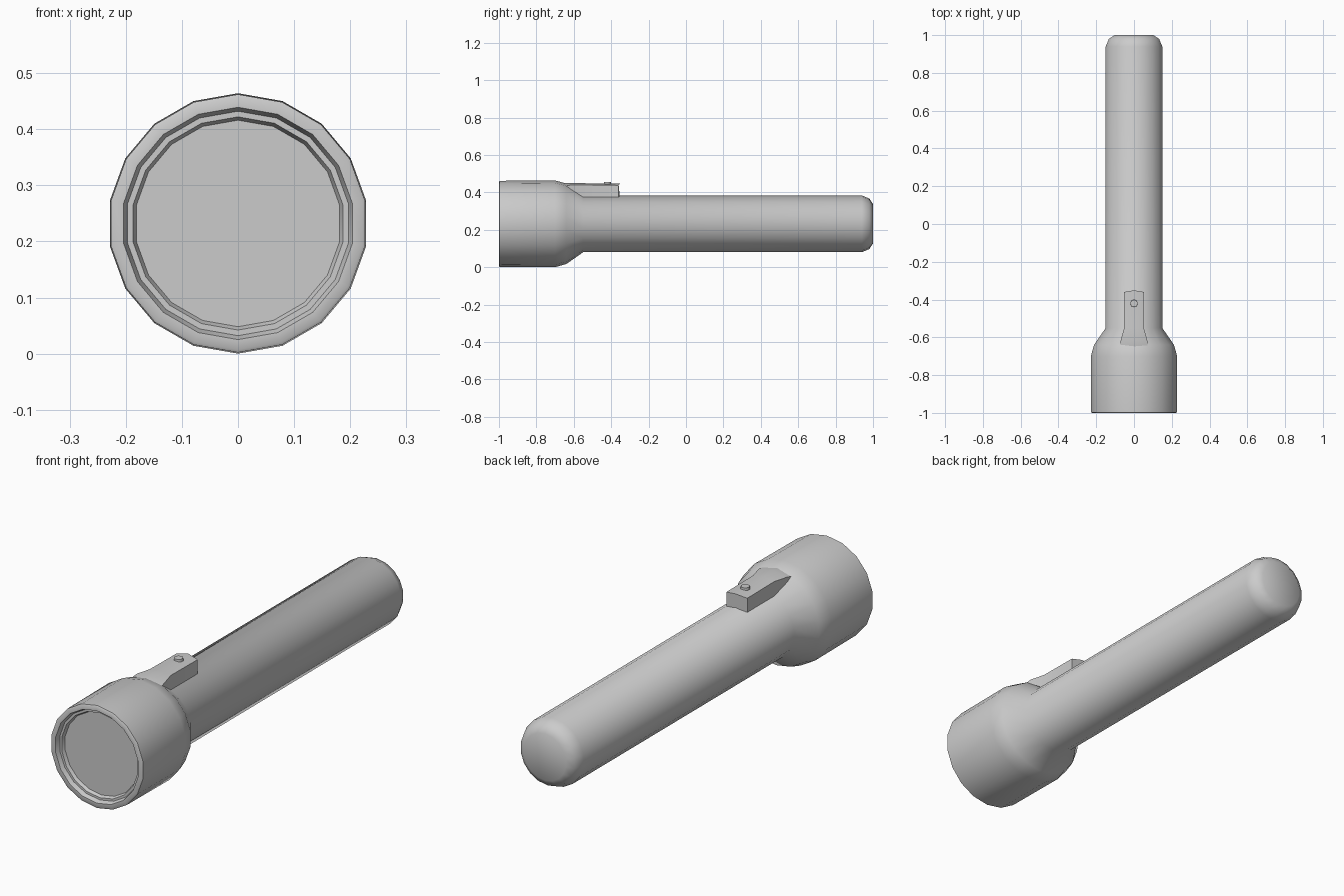
import bpy, bmesh
from math import sin, cos, radians

if "Cube" in bpy.data.objects:
    bpy.data.objects.remove(bpy.data.objects["Cube"])

SIDES = 18
AXIS_Z = 0.232


def finish(name, bm, angle=50):
    bmesh.ops.recalc_face_normals(bm, faces=bm.faces)
    mesh = bpy.data.meshes.new(name)
    bm.to_mesh(mesh)
    bm.free()
    obj = bpy.data.objects.new(name, mesh)
    bpy.context.collection.objects.link(obj)
    bpy.ops.object.select_all(action='DESELECT')
    obj.select_set(True)
    bpy.context.view_layer.objects.active = obj
    bpy.ops.object.shade_smooth_by_angle(angle=radians(angle))
    return obj


def loft(name, rings, angle=50):
    """Skin closed rings of points and cap both ends."""
    bm = bmesh.new()
    loops = [[bm.verts.new(p) for p in ring] for ring in rings]
    n = len(loops[0])
    for a, b in zip(loops, loops[1:]):
        for i in range(n):
            j = (i + 1) % n
            bm.faces.new((a[i], a[j], b[j], b[i]))
    bm.faces.new(loops[0])
    bm.faces.new(loops[-1])
    return finish(name, bm, angle)


def ring(y, r):
    step = radians(360 / SIDES)
    return [(r * sin(step * i), y, AXIS_Z + r * cos(step * i)) for i in range(SIDES)]


# Casing: recessed lens, stepped rim, head, neck, handle and rounded tail
profile = [
    (-0.965, 0.184), (-0.98, 0.190), (-0.98, 0.200), (-1.0, 0.207),
    (-1.0, 0.225), (-0.997, 0.230), (-0.70, 0.232), (-0.64, 0.215),
    (-0.55, 0.152), (0.94, 0.152), (0.98, 0.135), (1.0, 0.105),
]
casing = loft("casing", [ring(y, r) for y, r in profile])

# Crisp borders of the strip along the top of the handle
mesh = casing.data
edge_x = 0.152 * sin(radians(20))
for e in mesh.edges:
    a, b = (mesh.vertices[i].co for i in e.vertices)
    long_edge = abs(a.y - b.y) > 1
    if long_edge and abs(abs(a.x) - edge_x) < 0.001 and a.z > 0.3:
        e.use_edge_sharp = True


# Switch housing: ridge running out of the head with a slightly peaked end
def housing_ring(y, half, z_side, z_mid, peak=0.0):
    return [(-half, y, 0.35), (-half, y, z_side), (0, y + peak, z_mid),
            (half, y, z_side), (half, y, 0.35), (0, y + peak, 0.35)]


loft("switch_housing", [
    housing_ring(-0.65, 0.074, 0.433, 0.449),
    housing_ring(-0.615, 0.070, 0.440, 0.451),
    housing_ring(-0.55, 0.052, 0.440, 0.449),
    housing_ring(-0.36, 0.052, 0.438, 0.447, 0.009),
], 40)

# Push button
bm = bmesh.new()
bmesh.ops.create_cone(bm, cap_ends=True, segments=10, radius1=0.021, radius2=0.019, depth=0.03)
bmesh.ops.translate(bm, verts=bm.verts, vec=(0, -0.42, 0.441))
finish("button", bm)
